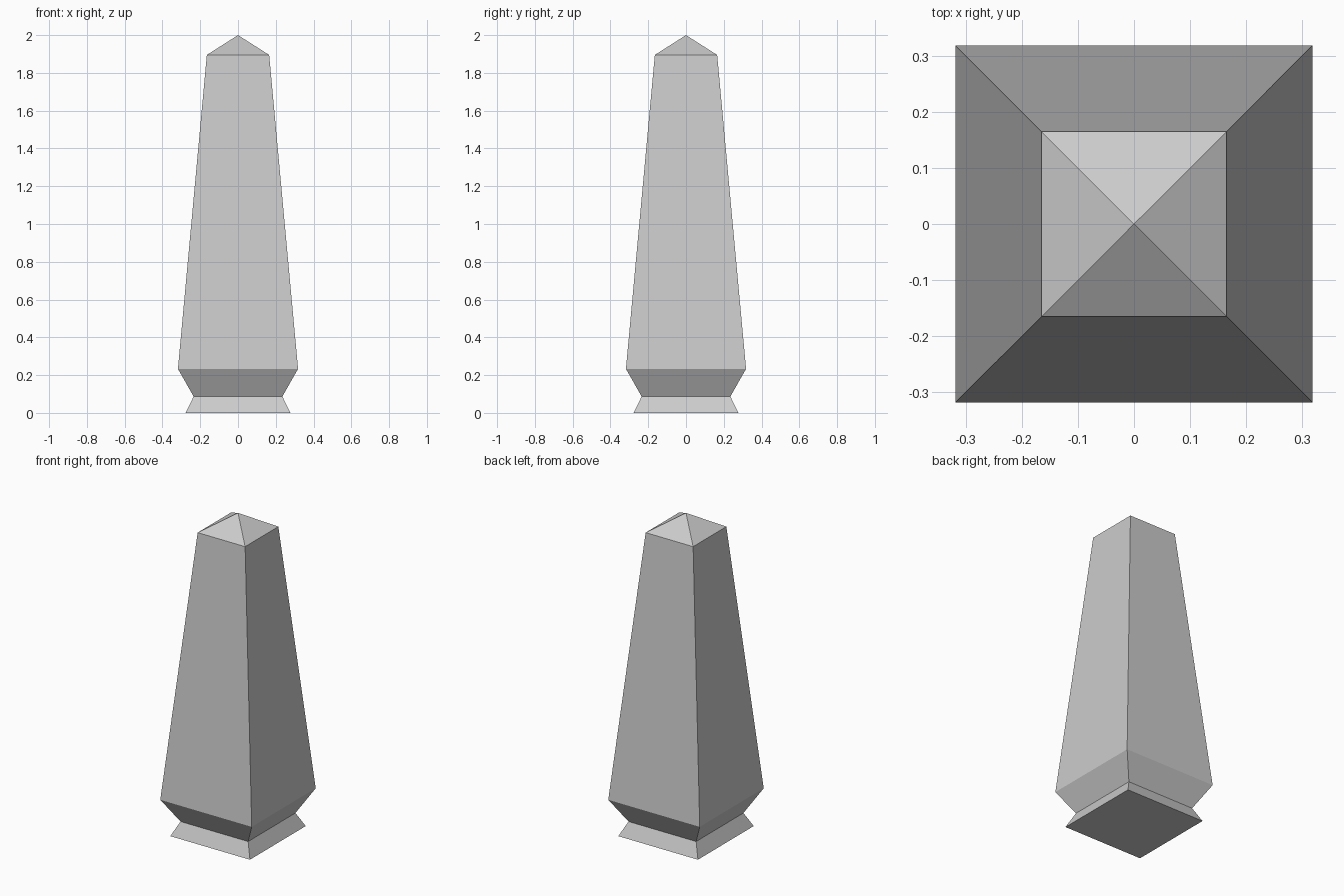
import bpy
import bmesh

if "Cube" in bpy.data.objects:
    bpy.data.objects.remove(bpy.data.objects["Cube"])

# Square cross-sections from the ground up: (half width, height)
PROFILE = [(0.277, 0.0), (0.235, 0.087), (0.318, 0.233), (0.165, 1.895)]
APEX_Z = 2.0

bm = bmesh.new()
rings = [[bm.verts.new((sx * r, sy * r, z))
          for sx, sy in ((-1, -1), (1, -1), (1, 1), (-1, 1))]
         for r, z in PROFILE]

# Flared foot, undercut and tapering shaft
for low, high in zip(rings, rings[1:]):
    for i in range(4):
        j = (i + 1) % 4
        bm.faces.new((low[i], low[j], high[j], high[i]))

# Underside and pyramid cap
bm.faces.new(rings[0][::-1])
apex = bm.verts.new((0, 0, APEX_Z))
for i in range(4):
    bm.faces.new((rings[-1][i], rings[-1][(i + 1) % 4], apex))

bmesh.ops.recalc_face_normals(bm, faces=bm.faces)
mesh = bpy.data.meshes.new("obelisk")
bm.to_mesh(mesh)
bm.free()
bpy.context.collection.objects.link(bpy.data.objects.new("obelisk", mesh))
